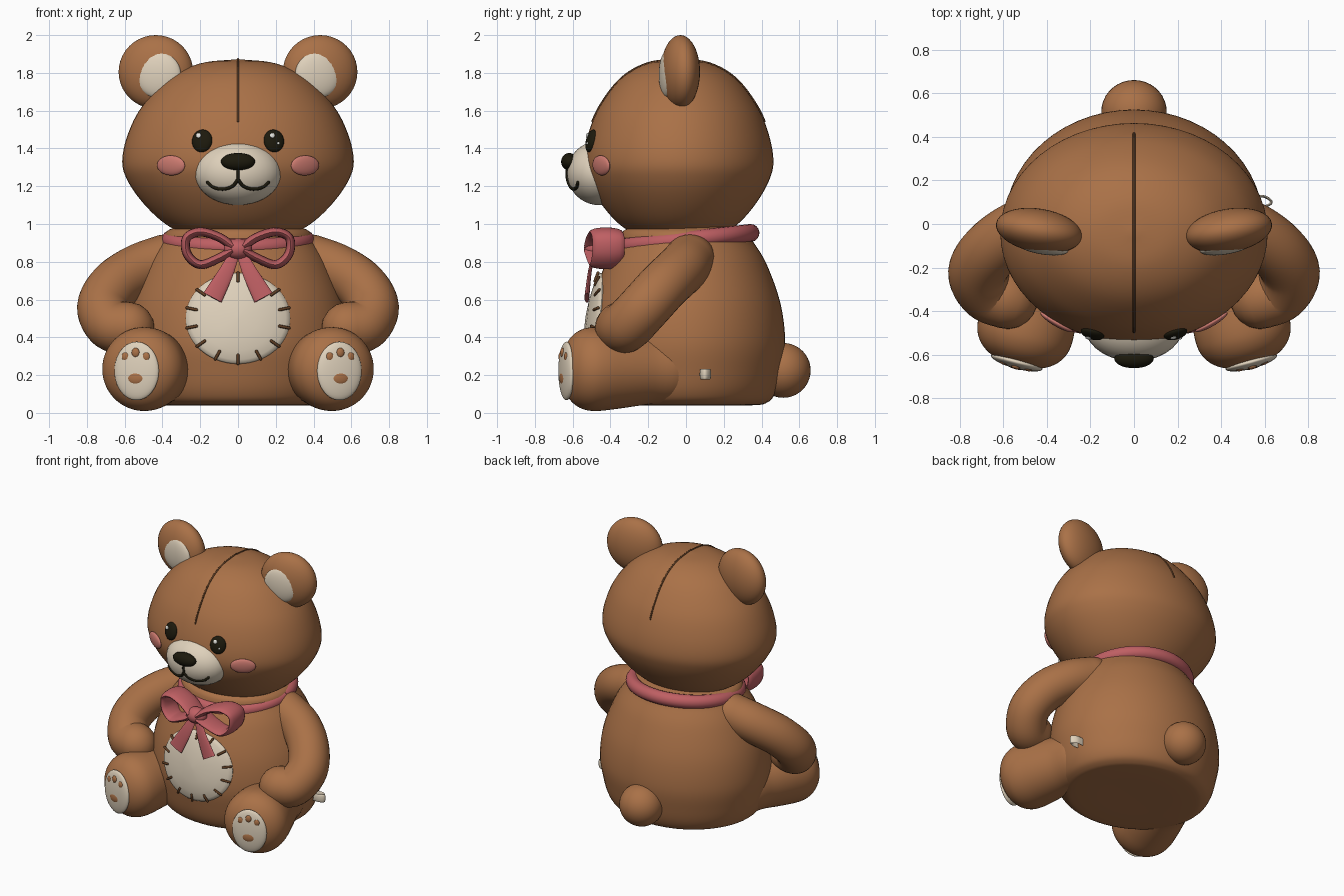
import bpy, bmesh, math
from mathutils import Vector, Matrix

cube = bpy.data.objects.get("Cube")
if cube:
    bpy.data.objects.remove(cube, do_unlink=True)


def material(name, r, g, b):
    m = bpy.data.materials.new(name)
    m.use_nodes = True
    m.diffuse_color = (r, g, b, 1)
    bsdf = m.node_tree.nodes["Principled BSDF"]
    bsdf.inputs["Base Color"].default_value = (r, g, b, 1)
    bsdf.inputs["Roughness"].default_value = 0.8
    return m


FUR = material("brown fur", 0.40, 0.165, 0.063)
CREAM = material("cream plush", 0.74, 0.64, 0.50)
RIBBON = material("rose ribbon", 0.52, 0.115, 0.125)
BLUSH = material("pink blush", 0.62, 0.20, 0.165)
BLACK = material("near black", 0.012, 0.010, 0.004)
THREAD = material("dark brown thread", 0.12, 0.05, 0.018)
WHITE = material("white glint", 0.85, 0.85, 0.80)


def finish(name, bm, mat):
    bmesh.ops.remove_doubles(bm, verts=bm.verts, dist=1e-5)
    bmesh.ops.recalc_face_normals(bm, faces=bm.faces)
    me = bpy.data.meshes.new(name)
    bm.to_mesh(me)
    bm.free()
    me.materials.append(mat)
    me.shade_smooth()
    me.set_sharp_from_angle(angle=math.radians(50))
    ob = bpy.data.objects.new(name, me)
    bpy.context.scene.collection.objects.link(ob)
    return ob


def spline(points, steps=6):
    """Smooth curve through the points."""
    p = [Vector(q) for q in points]
    p = [2 * p[0] - p[1]] + p + [2 * p[-1] - p[-2]]
    out = []
    for a, b, c, d in zip(p, p[1:], p[2:], p[3:]):
        for i in range(steps):
            t = i / steps
            out.append(0.5 * (2 * b + (c - a) * t + (2 * a - 5 * b + 4 * c - d) * t ** 2
                              + (3 * b - a - 3 * c + d) * t ** 3))
    return out + [p[-2]]


def loft(name, rings, mat, caps=True):
    bm = bmesh.new()
    loops = [[bm.verts.new(v) for v in ring] for ring in rings]
    n = len(loops[0])
    for lo, hi in zip(loops, loops[1:]):
        for i in range(n):
            j = (i + 1) % n
            bm.faces.new((lo[i], lo[j], hi[j], hi[i]))
    if caps:
        bm.faces.new(loops[0])
        bm.faces.new(loops[-1])
    return finish(name, bm, mat)


def circle(n):
    return [(math.cos(math.tau * i / n), math.sin(math.tau * i / n)) for i in range(n)]


def lathe(name, profile, mat, matrix):
    rings = [[matrix @ Vector((r * c, r * s, z)) for c, s in circle(56)] for r, z in profile]
    return loft(name, rings, mat, caps=False)


def sweep(name, path, side, a, b, mat, taper=1.0, rounded=True, n=16):
    """Sweep an oval section along a path; b is the half size along side."""
    path, side = [Vector(p) for p in path], Vector(side)
    last = len(path) - 1
    stations = []
    for i, p in enumerate(path):
        t = (path[min(i + 1, last)] - path[max(i - 1, 0)]).normalized()
        stations.append((p, t, taper + (1 - taper) * i / last))
    if rounded:
        angles = [math.radians(d) for d in (20, 40, 60, 75, 86)]
        (p0, t0, s0), (p1, t1, s1) = stations[0], stations[-1]
        head = [(p0 - t0 * a * s0 * math.sin(g), t0, s0 * math.cos(g)) for g in reversed(angles)]
        tail = [(p1 + t1 * a * s1 * math.sin(g), t1, s1 * math.cos(g)) for g in angles]
        stations = head + stations + tail
    rings = []
    for p, t, s in stations:
        u = side.cross(t).normalized()
        w = t.cross(u)
        rings.append([p + u * a * s * c + w * b * s * d for c, d in circle(n)])
    return loft(name, rings, mat)


def ellipsoid(name, loc, radii, mat, facing=(0, -1, 0)):
    bm = bmesh.new()
    bmesh.ops.create_uvsphere(bm, u_segments=36, v_segments=20, radius=1)
    rot = Vector(facing).to_track_quat('-Y', 'Z').to_matrix().to_4x4()
    bm.transform(Matrix.Translation(loc) @ rot @ Matrix.Diagonal((*radii, 1)))
    return finish(name, bm, mat)


def front_of(profile, sx, sy, cy):
    """Function giving the front y of a lathed form at x, z."""
    def f(x, z):
        for p, q in zip(profile, profile[1:]):
            if p.y <= z <= q.y and q.y > p.y:
                r = p.x + (q.x - p.x) * (z - p.y) / (q.y - p.y)
                return cy - sy * math.sqrt(max(r * r - (x / sx) ** 2, 0))
        return cy
    return f


def on(f, x, z, e=0.01):
    """Point and outward normal on a front surface."""
    n = Vector(((f(x + e, z) - f(x - e, z)) / (2 * e), -1, (f(x, z + e) - f(x, z - e)) / (2 * e)))
    return Vector((x, f(x, z), z)), n.normalized()


# Body and head
body_profile = spline([(0, .04), (.34, .04), (.43, .055), (.475, .11), (.505, .22), (.525, .38),
                       (.50, .58), (.43, .78), (.36, .9), (.3, .98), (0, 1.02)])
lathe("body", body_profile, FUR, Matrix.Diagonal((1.13, 1, 1, 1)))
body_front = front_of(body_profile, 1.13, 1, 0)

head_profile = spline([(0, .92), (.18, .93), (.31, .96), (.41, 1.02), (.51, 1.12), (.585, 1.23),
                       (.613, 1.33), (.585, 1.47), (.51, 1.62), (.37, 1.77), (.2, 1.85), (0, 1.873)])
lathe("head", head_profile, FUR,
      Matrix.Translation((0, -.04, 0)) @ Matrix.Diagonal((1, .82, 1, 1)))
head_front = front_of(head_profile, 1, .82, -.04)

# Seam over the crown
crown = [p for p in head_profile if p.y > 1.52]
seam = [(0, -.04 - .82 * p.x, p.y) for p in crown]
seam += [(0, -.04 + .82 * p.x, p.y) for p in reversed(crown[:-1])]
sweep("head_seam", seam, (1, 0, 0), .006, .006, THREAD, n=8)

# Muzzle, nose and mouth
ellipsoid("muzzle", (0, -.46, 1.27), (.23, .17, .17), CREAM)
ellipsoid("nose", (0, -.618, 1.33), (.09, .043, .046), BLACK)


def muzzle_front(x, z):
    return -.46 - .17 * math.sqrt(max(1 - (x / .23) ** 2 - ((z - 1.27) / .17) ** 2, 0))


def mouth_line(name, pts):
    sweep(name, [(p.x, muzzle_front(p.x, p.y), p.y) for p in spline(pts)],
          (0, 1, 0), .009, .009, BLACK, n=8)


mouth_line("mouth_middle", [(0, 1.3), (0, 1.27), (0, 1.235)])
for s, label in ((1, "left"), (-1, "right")):
    mouth_line(label + "_mouth", [(0, 1.235), (s * .03, 1.2), (s * .08, 1.185),
                                  (s * .13, 1.195), (s * .16, 1.22)])

    # Eyes with glints, and cheeks
    p, n = on(head_front, s * .19, 1.44)
    ellipsoid(label + "_eye", p, (.055, .025, .061), BLACK, n)
    for dx, dz, r in ((-.014, .024, .014), (.018, -.018, .007)):
        ellipsoid(label + "_eye_glint", p + n * .022 + Vector((dx, 0, dz)), (r, .006, r), WHITE, n)
    p, n = on(head_front, s * .355, 1.31)
    ellipsoid(label + "_cheek", p, (.085, .02, .053), BLUSH, n)

    # Ears
    facing = Vector((s * .17, -1, 0)).normalized()
    ear = Vector((s * .435, -.03, 1.805))
    ellipsoid(label + "_ear", ear, (.2, .1, .195), FUR, facing)
    ellipsoid(label + "_inner_ear", ear + facing * .075 + Vector((-s * .025, 0, -.015)),
              (.122, .035, .122), CREAM, facing)

    # Arms
    arm = spline([(s * .38, .02, .81), (s * .53, -.03, .755), (s * .655, -.12, .67),
                  (s * .715, -.22, .56), (s * .67, -.31, .465), (s * .58, -.345, .45)])
    sweep(label + "_arm", arm, (0, 1, -1), .137, .137, FUR, n=32)

    # Legs with paw pads
    place = Matrix.Translation((s * .54, -.645, .232)) @ Matrix.Rotation(s * .26, 4, 'Z')
    leg = spline([(0, 0), (.1, .008), (.17, .045), (.21, .1), (.222, .17), (.212, .28),
                  (.188, .45), (.165, .62), (0, .64)])
    lathe(label + "_leg", leg, FUR, place @ Matrix.Rotation(-math.pi / 2, 4, 'X'))
    sole = place.to_3x3() @ Vector((0, -1, 0))
    ellipsoid(label + "_sole", place @ Vector((0, .012, -.01)), (.122, .03, .155), CREAM, sole)
    beans = ((0, -.047, .046, .034), (-.056, .065, .021, .024),
             (0, .087, .021, .025), (.056, .065, .021, .024))
    for x, z, rx, rz in beans:
        ellipsoid(label + "_paw_bean", place @ Vector((x, -.009 + abs(x) * .1, z)),
                  (rx, .012, rz), FUR, sole)

    # Bow loops and ribbon ends
    loop = [(.02, .875), (.1, .93), (.2, .958), (.272, .925), (.268, .84),
            (.2, .785), (.1, .82), (.02, .865)]
    sweep(label + "_bow_loop", spline([(s * x, -.46 + .18 * x, z) for x, z in loop]),
          (0, 1, 0), .024, .085, RIBBON, rounded=False)
    sweep(label + "_ribbon_end", spline([(s * .02, -.49, .84), (s * .065, -.51, .74),
                                         (s * .135, -.525, .61)]),
          (0, 1, 0), .054, .013, RIBBON, taper=.5, rounded=False)

# Collar and knot
collar = [Matrix.Rotation(.11, 3, 'X') @ Vector((.36 * c, .345 * d, 0)) + Vector((0, 0, .915))
          for c, d in circle(64)]
collar_axis = Matrix.Rotation(.11, 3, 'X') @ Vector((0, 0, 1))
sweep("collar", collar + collar[:1], collar_axis, .046, .047, RIBBON, rounded=False)
ellipsoid("bow_knot", (0, -.48, .868), (.075, .06, .055), RIBBON)

# Belly patch hugging the body
rings = []
for k, lift in ((1, -.01), (1, .004), (.97, .011), (.9, .015), (.7, .017), (.4, .018), (.05, .018)):
    ring = []
    for c, d in circle(56):
        p, n = on(body_front, .275 * k * c, .5 + .24 * k * d)
        ring.append(p + n * lift)
    rings.append(ring)
loft("belly_patch", rings, CREAM)

# Stitches around the patch
for i in range(14):
    g = math.tau * (i + .5) / 14
    pts = []
    for k in (.8, .89, .98):
        p, n = on(body_front, .275 * k * math.cos(g), .5 + .24 * k * math.sin(g))
        pts.append(p + n * .018)
    sweep("patch_stitch", pts, (0, 1, 0), .008, .008, THREAD, n=8)

# Tail and side tag
ellipsoid("tail", (0, .515, .225), (.15, .145, .145), FUR)
tag = spline([(.55, .08, .205), (.6, .08, .205), (.63, .1, .205), (.6, .125, .205), (.55, .125, .205)])
sweep("side_tag", tag, (0, 0, 1), .006, .028, CREAM, rounded=False)
